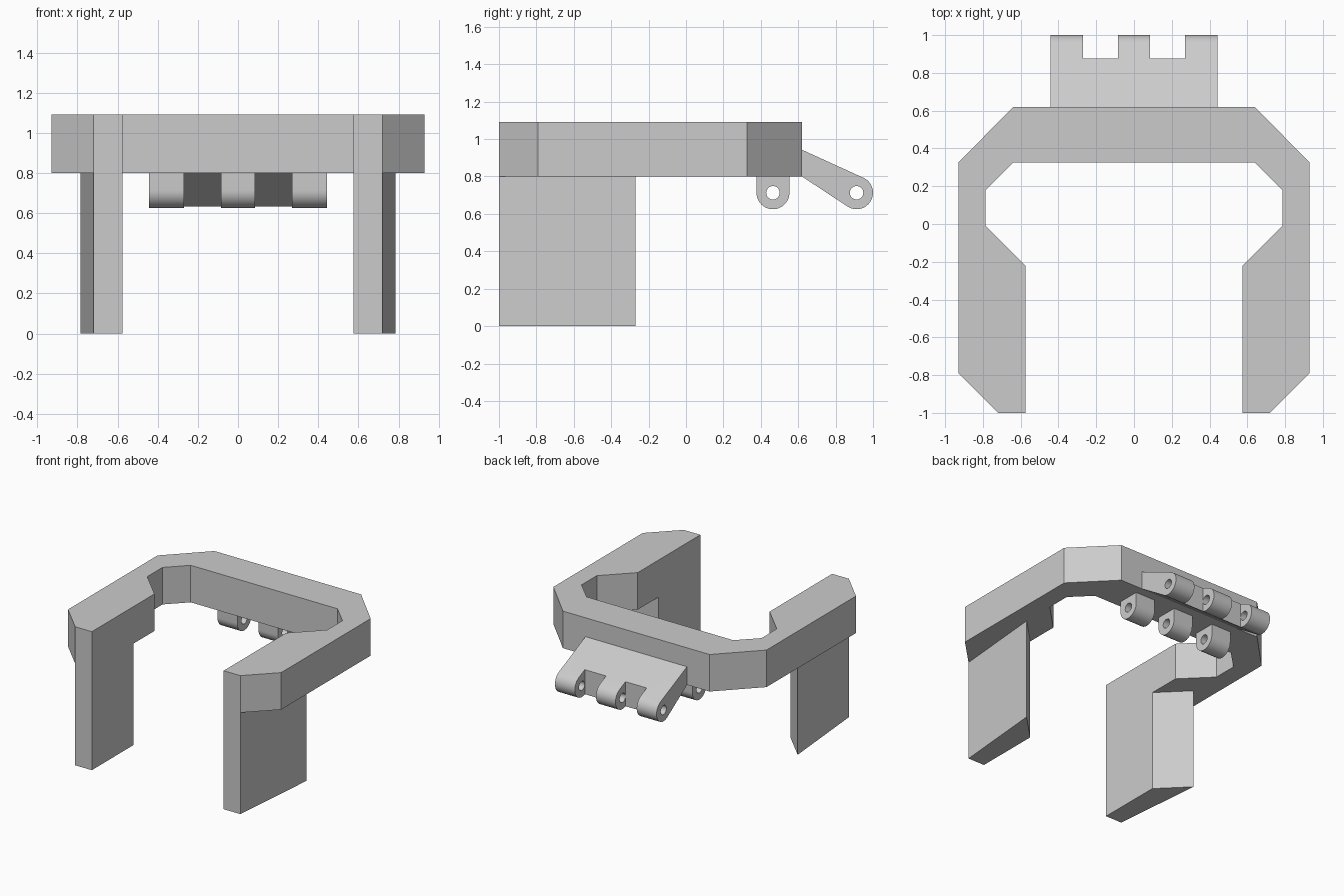
import bpy, bmesh, math
from mathutils import Vector

cube = bpy.data.objects.get("Cube")
if cube:
    bpy.data.objects.remove(cube, do_unlink=True)

COLOUR = (0.6, 0.6, 0.6, 1)
grey = bpy.data.materials.new("plain_grey")
grey.use_nodes = True
grey.diffuse_color = COLOUR
grey.node_tree.nodes["Principled BSDF"].inputs["Base Color"].default_value = COLOUR

RING_BOTTOM, RING_TOP = 0.80, 1.092
BACK = 0.62
PIN_R, HOLE_R = 0.088, 0.036
TAB_X = [(-0.443, -0.27), (-0.085, 0.085), (0.27, 0.443)]


def prism(name, points, direction):
    """Extrude a closed 3D outline along a direction."""
    bm = bmesh.new()
    face = bm.faces.new([bm.verts.new(p) for p in points])
    out = bmesh.ops.extrude_face_region(bm, geom=[face])
    new = [v for v in out["geom"] if isinstance(v, bmesh.types.BMVert)]
    bmesh.ops.translate(bm, verts=new, vec=Vector(direction))
    bmesh.ops.recalc_face_normals(bm, faces=bm.faces)
    mesh = bpy.data.meshes.new(name)
    bm.to_mesh(mesh)
    bm.free()
    mesh.materials.append(grey)
    obj = bpy.data.objects.new(name, mesh)
    bpy.context.collection.objects.link(obj)
    return obj


def upright(name, outline, z0, z1):
    return prism(name, [(x, y, z0) for x, y in outline], (0, 0, z1 - z0))


def sideways(name, profile, x0, x1):
    return prism(name, [(x0, y, z) for y, z in profile], (x1 - x0, 0, 0))


def knuckle(start, end, centre, steps=24):
    """Side profile from two root points, rounded around the pin centre."""
    def tangent(p, sign):
        dy, dz = p[0] - centre[0], p[1] - centre[1]
        return math.atan2(dz, dy) + sign * math.acos(PIN_R / math.hypot(dy, dz))
    a, b = tangent(start, -1), tangent(end, 1) - 2 * math.pi
    angles = [a + (b - a) * i / steps for i in range(steps + 1)]
    arc = [(centre[0] + PIN_R * math.cos(t), centre[1] + PIN_R * math.sin(t)) for t in angles]
    return [start] + arc + [end]


def cut(obj, cutter):
    mod = obj.modifiers.new("cut", "BOOLEAN")
    mod.operation, mod.solver, mod.object = "DIFFERENCE", "EXACT", cutter
    bpy.context.view_layer.objects.active = obj
    bpy.ops.object.modifier_apply(modifier=mod.name)
    bpy.data.objects.remove(cutter, do_unlink=True)


def pin_hole(obj, centre):
    ring = [2 * math.pi * i / 24 for i in range(24)]
    hole = [(centre[0] + HOLE_R * math.cos(t), centre[1] + HOLE_R * math.sin(t)) for t in ring]
    cut(obj, sideways("hole_cutter", hole, -0.6, 0.6))


def smooth(obj):
    bpy.ops.object.select_all(action="DESELECT")
    obj.select_set(True)
    bpy.context.view_layer.objects.active = obj
    bpy.ops.object.shade_smooth_by_angle(angle=math.radians(25))


# Open collar, right half outline mirrored to the left
half = [(0.64, BACK), (0.93, 0.325), (0.93, -0.79), (0.72, -1), (0.575, -1),
        (0.575, -0.22), (0.785, -0.01), (0.785, 0.18), (0.64, 0.325)]
upright("collar", half + [(-x, y) for x, y in reversed(half)], RING_BOTTOM, RING_TOP)

# Two side plates hanging below the arms
leg = [(0.575, -1), (0.72, -1), (0.785, -0.27), (0.575, -0.48)]
for name, s in (("left_leg", 1), ("right_leg", -1)):
    upright(name, [(s * x, y) for x, y in leg], 0, RING_BOTTOM)

# Three lugs under the back bar
pin = (0.465, 0.713)
for i, (x0, x1) in enumerate(TAB_X):
    profile = knuckle((pin[0] + PIN_R, RING_BOTTOM), (pin[0] - PIN_R, RING_BOTTOM), pin)
    lug = sideways(f"lower_lug_{i + 1}", profile, x0, x1)
    pin_hole(lug, pin)
    smooth(lug)

# Sloping hinge plate with three knuckles
pin = (0.912, 0.713)
plate = sideways("hinge_plate", knuckle((BACK, 0.943), (BACK, 0.80), pin),
                 TAB_X[0][0], TAB_X[-1][1])
for (_, x0), (x1, _) in zip(TAB_X, TAB_X[1:]):
    slot = [(x0, 0.875), (x1, 0.875), (x1, 1.1), (x0, 1.1)]
    cut(plate, upright("slot_cutter", slot, 0.5, 1.0))
pin_hole(plate, pin)
smooth(plate)
